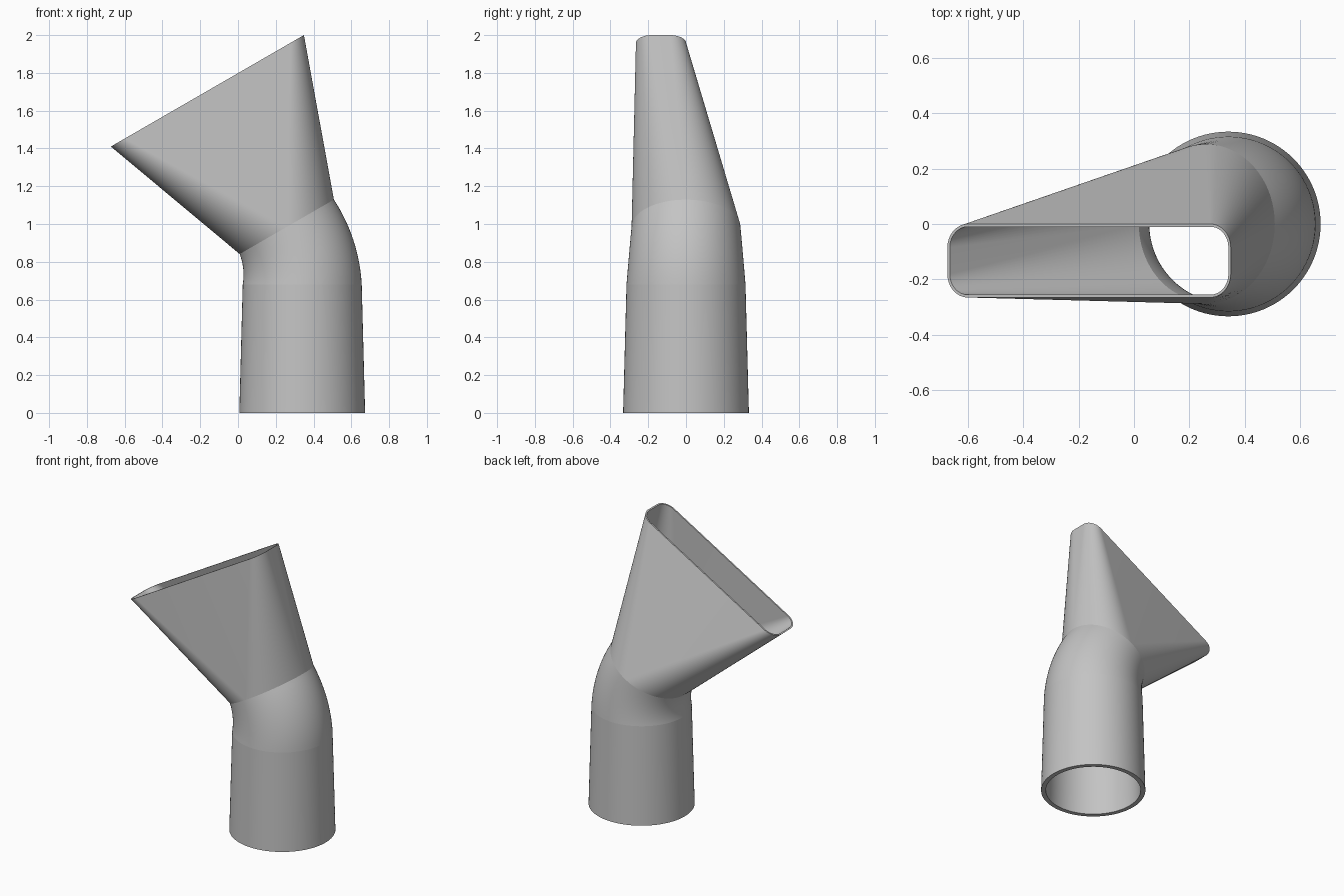
import bpy
import bmesh
from math import sin, cos, pi, radians
from mathutils import Vector

cube = bpy.data.objects.get("Cube")
if cube:
    bpy.data.objects.remove(cube)

GREY = (0.55, 0.55, 0.55, 1)
grey = bpy.data.materials.new("plain grey")
grey.diffuse_color = GREY
grey.use_nodes = True
grey.node_tree.nodes["Principled BSDF"].inputs["Base Color"].default_value = GREY

STEPS = 24  # segments in each quarter turn
BEND = radians(30)


def section(centre, tilt, half_long, half_wide, corner):
    """Rounded rectangle, or a circle when all three sizes are equal."""
    u, v = Vector((cos(tilt), 0, sin(tilt))), Vector((0, 1, 0))
    points = []
    for quarter, (su, sv) in enumerate([(1, 1), (-1, 1), (-1, -1), (1, -1)]):
        for step in range(STEPS + 1):
            a = (quarter + step / STEPS) * pi / 2
            points.append(Vector(centre)
                          + u * (su * (half_long - corner) + corner * cos(a))
                          + v * (sv * (half_wide - corner) + corner * sin(a)))
    return points


def build(name, spec, rim=None):
    """Loft a hollow part; each spec is centre, tilt, three sizes and wall."""
    outer = [section(c, t, *sizes) for c, t, sizes, wall in spec]
    inner = [section(c, t, *[s - wall for s in sizes]) for c, t, sizes, wall in spec]
    bm = bmesh.new()
    rings = [[bm.verts.new(p) for p in ring] for ring in outer + inner[::-1]]
    n = len(spec)
    pairs = [(i, i + 1) for i in range(2 * n - 1) if i != n - 1]
    if rim == "top":
        pairs.append((n - 1, n))
    elif rim == "bottom":
        pairs.append((2 * n - 1, 0))
    for i, k in pairs:
        low, high = rings[i], rings[k]
        for j in range(len(low)):
            m = (j + 1) % len(low)
            bm.faces.new((low[j], low[m], high[m], high[j]))
    bmesh.ops.remove_doubles(bm, verts=bm.verts, dist=0.00005)
    mesh = bpy.data.meshes.new(name)
    bm.to_mesh(mesh)
    bm.free()
    mesh.materials.append(grey)
    obj = bpy.data.objects.new(name, mesh)
    bpy.context.collection.objects.link(obj)
    bpy.ops.object.select_all(action="DESELECT")
    obj.select_set(True)
    bpy.context.view_layer.objects.active = obj
    bpy.ops.object.shade_smooth_by_angle(angle=radians(30))


# Slightly tapered round pipe
PIPE_X, PIPE_TOP = 0.34, 0.68
build("inlet_pipe", [((PIPE_X, 0, 0), 0, [0.333] * 3, 0.03),
                     ((PIPE_X, 0, PIPE_TOP), 0, [0.315] * 3, 0.03)], rim="bottom")

# Elbow, narrowing as it turns
PIVOT_X, TURN = -0.27, 0.61
elbow = []
for i in range(17):
    f = i / 16
    t = BEND * f
    centre = (PIVOT_X + TURN * cos(t), 0, PIPE_TOP + TURN * sin(t))
    elbow.append((centre, t, [0.315 - 0.027 * f] * 3, 0.03 - 0.02 * f))
build("elbow", elbow)

# Flattened nozzle, round at the elbow and a wide slot at the mouth
mouth = ((-0.162, -0.1325, 1.705), BEND, [0.59, 0.1325, 0.085], 0.01)
build("flat_nozzle", [elbow[-1], mouth], rim="top")
